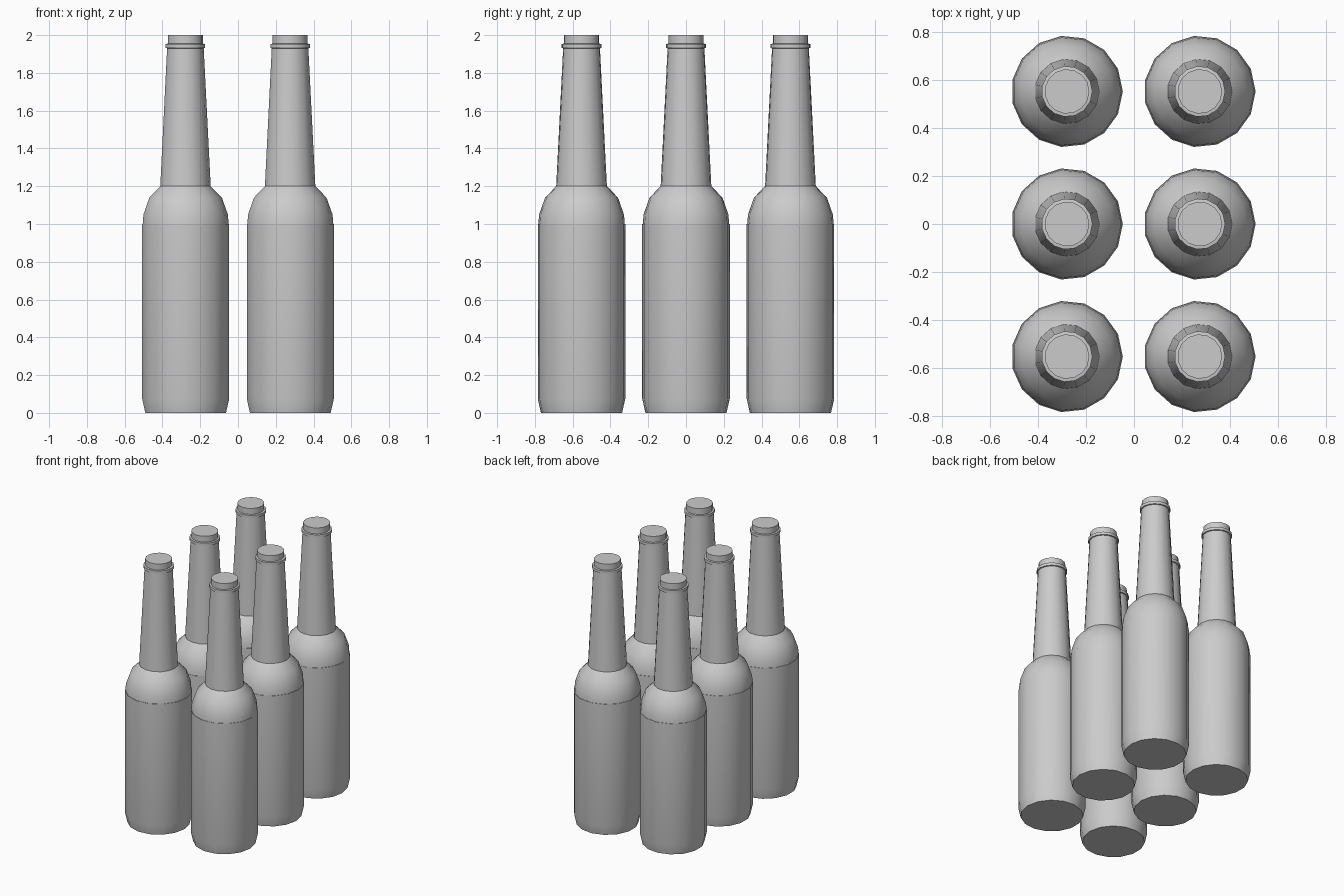
import bpy, bmesh, math

cube = bpy.data.objects.get("Cube")
if cube:
    bpy.data.objects.remove(cube, do_unlink=True)

SIDES = 15

grey = bpy.data.materials.new("plain grey")
grey.use_nodes = True
colour = (0.6, 0.6, 0.6, 1)
grey.diffuse_color = colour
grey.node_tree.nodes["Principled BSDF"].inputs["Base Color"].default_value = colour

# Radius and height up the bottle, from base to mouth
PROFILE = [(0.216, 0), (0.233, 0.075), (0.233, 1.0), (0.23, 1.0), (0.226, 1.05),
           (0.194, 1.14), (0.135, 1.2), (0.098, 1.93), (0.106, 1.932),
           (0.106, 1.953), (0.093, 1.955), (0.093, 2.0)]


def lathe_mesh(name, profile):
    """Spin a profile into a closed, faceted solid."""
    bm = bmesh.new()
    rings = []
    for r, z in profile:
        angles = [math.tau * i / SIDES for i in range(SIDES)]
        rings.append([bm.verts.new((r * math.cos(a), r * math.sin(a), z)) for a in angles])
    for low, high in zip(rings, rings[1:]):
        for i in range(SIDES):
            j = (i + 1) % SIDES
            bm.faces.new((low[i], low[j], high[j], high[i]))
    bm.faces.new(rings[0][::-1])
    bm.faces.new(rings[-1])
    mesh = bpy.data.meshes.new(name)
    bm.to_mesh(mesh)
    bm.free()
    mesh.materials.append(grey)
    return mesh


bottle_mesh = lathe_mesh("bottle", PROFILE)

# Six bottles, two across and three deep
bottles = []
for side, x in (("right", -0.2795), ("left", 0.2745)):
    for row, y in (("front", -0.553), ("middle", 0), ("back", 0.553)):
        bottle = bpy.data.objects.new(f"{row}_{side}_bottle", bottle_mesh)
        bottle.location = (x, y, 0)
        bpy.context.collection.objects.link(bottle)
        bottles.append(bottle)

# Smooth the curved walls, keep the rims sharp
bpy.ops.object.select_all(action="DESELECT")
bottles[0].select_set(True)
bpy.context.view_layer.objects.active = bottles[0]
bpy.ops.object.shade_smooth_by_angle(angle=math.radians(32))
